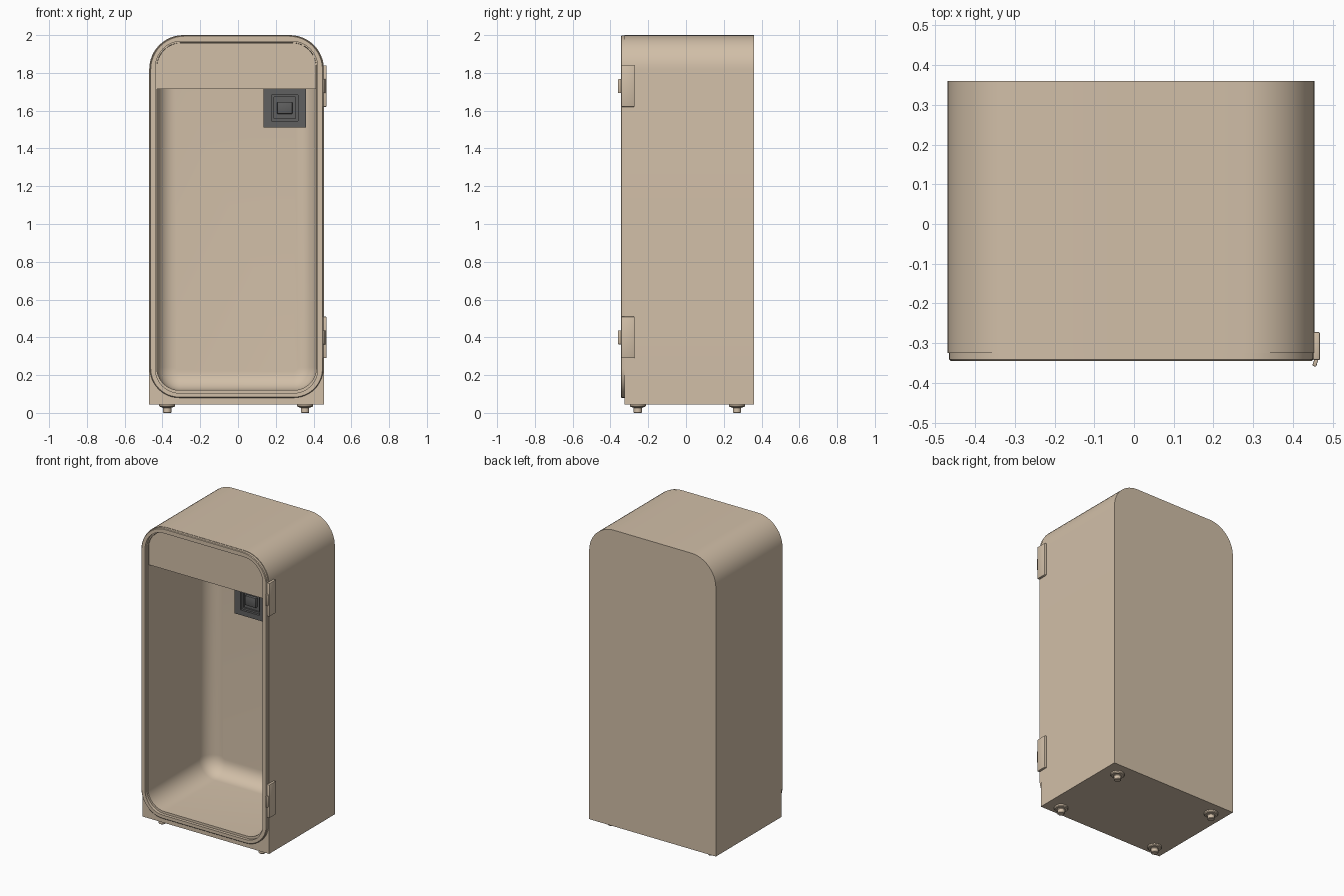
import bpy, bmesh, math
from mathutils import Matrix

if "Cube" in bpy.data.objects:
    bpy.data.objects.remove(bpy.data.objects["Cube"])


def material(name, rgb):
    m = bpy.data.materials.new(name)
    m.diffuse_color = (*rgb, 1)
    m.use_nodes = True
    m.node_tree.nodes["Principled BSDF"].inputs["Base Color"].default_value = m.diffuse_color
    return m


BEIGE = material("warm_beige", (0.64, 0.52, 0.39))
DARK = material("dark_grey", (0.115, 0.115, 0.115))


def ring(x0, x1, z0, z1, rt, rb, y, n=12):
    """Rounded rectangle in the xz plane: rt = top radius, rb = bottom radius."""
    pts = []
    for cx, cz, r, a0 in ((x1 - rt, z1 - rt, rt, 0), (x0 + rt, z1 - rt, rt, 90),
                          (x0 + rb, z0 + rb, rb, 180), (x1 - rb, z0 + rb, rb, 270)):
        for i in range(n + 1):
            a = math.radians(a0 + 90 * i / n)
            pts.append((cx + r * math.cos(a), y, cz + r * math.sin(a)))
    return pts


def finish(name, bm, mat, angle=35):
    bmesh.ops.remove_doubles(bm, verts=bm.verts, dist=1e-5)
    bmesh.ops.recalc_face_normals(bm, faces=bm.faces)
    me = bpy.data.meshes.new(name)
    bm.to_mesh(me)
    bm.free()
    ob = bpy.data.objects.new(name, me)
    bpy.context.collection.objects.link(ob)
    me.materials.append(mat)
    bpy.ops.object.select_all(action='DESELECT')
    ob.select_set(True)
    bpy.context.view_layer.objects.active = ob
    bpy.ops.object.shade_smooth_by_angle(angle=math.radians(angle))
    return ob


def loft(name, rings, mat, closed=False):
    """Skin successive rings; cap both ends, or join last to first if closed."""
    bm = bmesh.new()
    vr = [[bm.verts.new(p) for p in r] for r in rings]
    n = len(vr[0])
    pairs = list(zip(vr, vr[1:])) + ([(vr[-1], vr[0])] if closed else [])
    for a, b in pairs:
        for i in range(n):
            j = (i + 1) % n
            bm.faces.new((a[i], a[j], b[j], b[i]))
    if not closed:
        bm.faces.new(vr[0])
        bm.faces.new(vr[-1])
    return finish(name, bm, mat)


def box(name, x0, x1, y0, y1, z0, z1, mat, bevel=0.0, rot=0.0):
    bm = bmesh.new()
    bmesh.ops.create_cube(bm, size=1)
    bmesh.ops.scale(bm, vec=(x1 - x0, y1 - y0, z1 - z0), verts=bm.verts)
    if bevel:
        bmesh.ops.bevel(bm, geom=bm.edges[:], offset=bevel, segments=2,
                        profile=0.5, affect='EDGES')
    bmesh.ops.rotate(bm, cent=(0, 0, 0), matrix=Matrix.Rotation(rot, 3, 'Z'), verts=bm.verts)
    bmesh.ops.translate(bm, vec=((x0 + x1) / 2, (y0 + y1) / 2, (z0 + z1) / 2), verts=bm.verts)
    return finish(name, bm, mat)


# Cabinet: outer shell, front rim and hollow interior with filleted back
BACK, FIL = 0.31, 0.10


def cavity(s, y):
    return ring(-0.43 + s, 0.415 - s, 0.12 + s, 1.96 - s, 0.13 - s, 0.12 - s, y)


shell = [ring(-0.47, 0.455, 0.045, 2.0, 0.18, 0, y) for y in (0.36, -0.325)]
shell.append(cavity(0, -0.325))
for i in range(9):
    a = math.radians(90 * i / 8)
    shell.append(cavity(FIL * (1 - math.cos(a)), BACK - FIL + FIL * math.sin(a)))
loft("cabinet", shell, BEIGE)

# Door gasket around the opening
def outer(s, y):
    return ring(-0.466 + s, 0.451 - s, 0.08 + s, 1.998 - s, 0.18 - s, 0.155 - s, y)


loft("door_gasket", [outer(0, -0.325), outer(0, -0.341), outer(0.004, -0.345),
                     ring(-0.437, 0.422, 0.105, 1.967, 0.137, 0.127, -0.345),
                     ring(-0.437, 0.422, 0.105, 1.967, 0.137, 0.127, -0.325)],
     BEIGE, closed=True)

# Upper housing filling the top of the interior
loft("upper_housing", [ring(-0.429, 0.414, 1.715, 1.959, 0.129, 0, y)
                       for y in (-0.318, BACK)], BEIGE)

# Control unit under the housing, with stepped square recess and knob
def square(h, y):
    return ring(0.2475 - h, 0.2475 + h, 1.615 - h, 1.615 + h, 0, 0, y, 1)


loft("control_unit", [ring(0.135, 0.36, 1.512, 1.716, 0, 0, 0.0, 1),
                      ring(0.135, 0.36, 1.512, 1.716, 0, 0, -0.23, 1),
                      square(0.069, -0.23), square(0.069, -0.215),
                      square(0.057, -0.215), square(0.057, -0.205)], DARK)
box("control_button", 0.2075, 0.2875, -0.225, -0.203, 1.583, 1.647, DARK, 0.004)

# Hinges on the right side
for tag, z in (("upper", 1.73), ("lower", 0.40)):
    box(tag + "_hinge_plate", 0.450, 0.469, -0.343, -0.272, z - 0.11, z + 0.11, BEIGE, 0.005)
    box(tag + "_hinge_tab", 0.454, 0.464, -0.359, -0.325, z - 0.037, z + 0.037, BEIGE,
        0.002, math.radians(-18))


# Levelling feet: turned profile of flange and stem
def foot(name, x, y):
    bm = bmesh.new()
    n = 24
    prof = [(0.042, 0.047), (0.042, 0.036), (0.038, 0.031), (0.026, 0.029),
            (0.022, 0.025), (0.022, 0.003), (0.019, 0.0)]
    rows = [[bm.verts.new((x + r * math.cos(2 * math.pi * i / n),
                           y + r * math.sin(2 * math.pi * i / n), z)) for i in range(n)]
            for r, z in prof]
    for a, b in zip(rows, rows[1:]):
        for i in range(n):
            bm.faces.new((a[i], a[(i + 1) % n], b[(i + 1) % n], b[i]))
    bm.faces.new(rows[0])
    bm.faces.new(rows[-1])
    finish(name, bm, BEIGE)


for sx, x in (("left", -0.375), ("right", 0.355)):
    for sy, y in (("front", -0.255), ("back", 0.27)):
        foot(f"{sy}_{sx}_foot", x, y)
